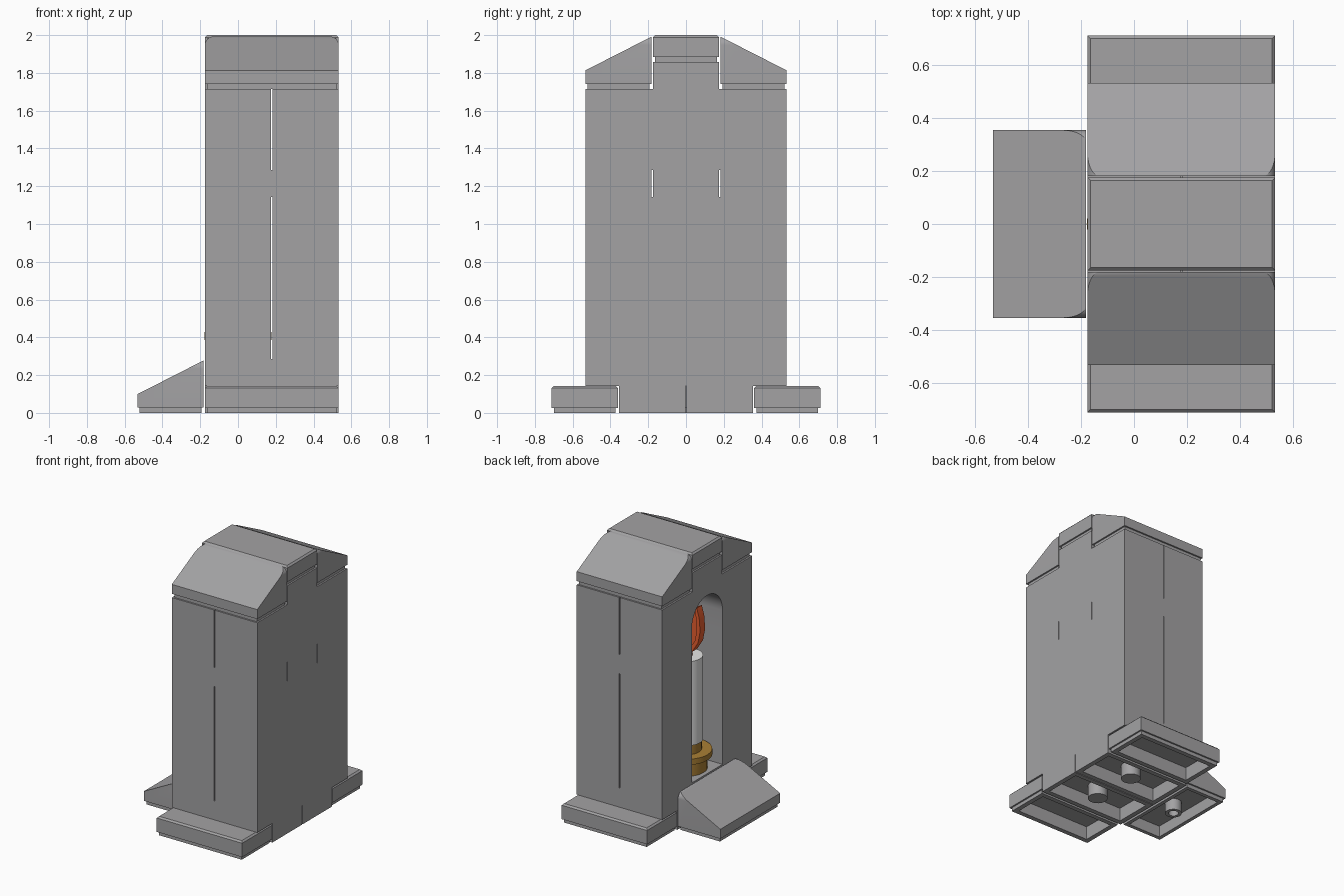
import bpy, bmesh, math
from mathutils import Matrix, Vector

if "Cube" in bpy.data.objects:
    bpy.data.objects.remove(bpy.data.objects["Cube"])

P = 2.5 / 7          # grid pitch
H = 1 / 7            # thin layer height
GAP = 0.003
PI = math.pi


def material(name, rgb):
    m = bpy.data.materials.new(name)
    m.diffuse_color = (*rgb, 1)
    m.use_nodes = True
    m.node_tree.nodes["Principled BSDF"].inputs["Base Color"].default_value = m.diffuse_color
    return m


GREY = material("stone grey", (0.366, 0.362, 0.371))
WHITE = material("candle white", (0.88, 0.88, 0.87))
GOLD = material("pearl gold", (0.402, 0.212, 0.035))
ORANGE = material("flame orange", (0.85, 0.12, 0.03))


def finish(bm, name, mat, matrix=None):
    bmesh.ops.recalc_face_normals(bm, faces=bm.faces)
    if matrix:
        bm.transform(matrix)
    me = bpy.data.meshes.new(name)
    bm.to_mesh(me)
    bm.free()
    me.materials.append(mat)
    ob = bpy.data.objects.new(name, me)
    bpy.context.collection.objects.link(ob)
    return ob


def prism(points, depth):
    """Extrude 3D polygon points by a vector."""
    bm = bmesh.new()
    a = [bm.verts.new(p) for p in points]
    b = [bm.verts.new(Vector(p) + Vector(depth)) for p in points]
    bm.faces.new(a)
    bm.faces.new(b[::-1])
    n = len(a)
    for i in range(n):
        bm.faces.new((a[i], b[i], b[(i + 1) % n], a[(i + 1) % n]))
    bmesh.ops.recalc_face_normals(bm, faces=bm.faces)
    bm.normal_update()
    return bm


def block_mesh(x0, x1, y0, y1, z0, z1):
    g = GAP
    return prism([(x0 + g, y0 + g, z0), (x1 - g, y0 + g, z0),
                  (x1 - g, y1 - g, z0), (x0 + g, y1 - g, z0)], (0, 0, z1 - z0))


def block(name, *box):
    return finish(block_mesh(*box), name, GREY)


def underside(bm, foot=0.0, hollow=0.0, wall=0.05):
    """Step the bottom face in to a narrower foot, then hollow it out."""
    bm.normal_update()
    f = min(bm.faces, key=lambda f: f.calc_center_median().z)

    def inset(t, d):
        bmesh.ops.inset_individual(bm, faces=[f], thickness=t, depth=d)
        bm.normal_update()
    if foot:
        inset(0.017, 0)
        inset(0, foot)
    if hollow:
        inset(wall, 0)
        inset(0, -hollow)


def tile(name, x0, x1, y0, y1, z0, hollow):
    bm = block_mesh(x0, x1, y0, y1, z0 + 0.027, z0 + H)
    top = max(bm.faces, key=lambda f: f.calc_center_median().z)
    bmesh.ops.bevel(bm, geom=list(top.edges), offset=0.012, segments=1,
                    affect='EDGES')
    underside(bm, 0.027, hollow)
    return finish(bm, name, GREY)


def slope(name, loc, angle, hollow):
    """Wedge with rounded upper corners, low end along local +x."""
    w, top, r, foot = P - GAP, 0.278, 0.045, 0.028
    pts = [(GAP, -w, foot), (GAP, w, foot)]
    for side in (1, -1):
        arc = [PI / 2 * i / 8 for i in range(9)]
        for a in (arc if side == 1 else arc[::-1]):
            pts.append((GAP, side * (w - r + r * math.cos(a)),
                        top - r + r * math.sin(a)))
    bm = prism(pts, (P - 2 * GAP, 0, 0))
    bmesh.ops.bisect_plane(bm, geom=bm.verts[:] + bm.edges[:] + bm.faces[:],
                           plane_co=(GAP, 0, top), plane_no=(0.182, 0, P),
                           clear_outer=True)
    bmesh.ops.edgeloop_fill(bm, edges=[e for e in bm.edges if e.is_boundary])
    bmesh.ops.recalc_face_normals(bm, faces=bm.faces)
    underside(bm, foot, hollow, 0.04)
    return finish(bm, name, GREY,
                  Matrix.Translation(loc) @ Matrix.Rotation(angle, 4, 'Z'))


def lathe(name, profile, x, y, mat, closed=False, seg=32):
    bm = bmesh.new()
    rings = [[bm.verts.new((x + r * math.cos(2 * PI * i / seg),
                            y + r * math.sin(2 * PI * i / seg), z))
              for i in range(seg)] for r, z in profile]
    pairs = list(zip(rings, rings[1:]))
    if closed:
        pairs.append((rings[-1], rings[0]))
    else:
        bm.faces.new(rings[0][::-1])
        bm.faces.new(rings[-1])
    for a, b in pairs:
        for i in range(seg):
            j = (i + 1) % seg
            bm.faces.new((a[i], a[j], b[j], b[i]))
    return finish(bm, name, mat)


XF, XM, XB = -P / 2, P / 2, 1.5 * P     # opening side, middle, closed side
YI, YO = P / 2, 1.5 * P                 # inner and outer wall planes

# Base: two hollow plates flanked by tiles, with a ramp at the opening
for side, label in ((-1, "front"), (1, "back")):
    y0, y1 = sorted((0, side * P))
    bm = block_mesh(XF, XB, y0, y1, 0, H)
    underside(bm, 0, 0.1)
    finish(bm, f"base_plate_{label}", GREY)
    lathe(f"base_pin_{label}", [(0.068, 0.0), (0.068, 0.105)],
          XM, side * P / 2, GREY)
    y0, y1 = sorted((side * P, side * 2 * P))
    tile(f"base_tile_{label}", XF, XB, y0, y1, 0, 0.1)
slope("ramp", (XF, 0, 0), PI, 0.085)
lathe("ramp_tube", [(0.058, 0), (0.058, 0.1), (0.035, 0.1), (0.035, 0)],
      -P, 0, GREY, closed=True)
block("floor_plate", XF, XB, -YO, YO, H, 2 * H)

# Walls: jamb blocks and back blocks in two courses
for z in (2, 5):
    block("back_wall_block", XM, XB, -YO, YO, z * H, (z + 3) * H)
    for side in (-1, 1):
        y0, y1 = sorted((side * YI, side * YO))
        block("jamb_block", XF, XM, y0, y1, z * H, (z + 3) * H)

# Thin course above the walls
for side in (-1, 1):
    y0, y1 = sorted((side * YI, side * YO))
    block("side_plate", XF, XB, y0, y1, 8 * H, 9 * H)
block("back_plate", XM, XB, -YI, YI, 8 * H, 9 * H)

# Arch course
r, spring, w = YI + GAP, 1.44, YO - GAP
outline = [(-w, 9 * H), (-w, 12 * H), (w, 12 * H), (w, 9 * H), (r, 9 * H)]
outline += [(r * math.cos(PI * i / 24), spring + r * math.sin(PI * i / 24))
            for i in range(25)]
outline.append((-r, 9 * H))
finish(prism([(XF + GAP, y, z) for y, z in outline], (P - 2 * GAP, 0, 0)),
       "arch", GREY)
block("back_wall_top", XM, XB, -YO, YO, 9 * H, 12 * H)

# Roof: slopes on both sides of a capped ridge
slope("roof_slope_back", (XM, YI, 12 * H), PI / 2, 0)
slope("roof_slope_front", (XM, -YI, 12 * H), -PI / 2, 0)
block("ridge_plate", XF, XB, -YI, YI, 12 * H, 13 * H)
tile("ridge_tile", XF, XB, -YI, YI, 13 * H, 0)

# Candle on its holder
lathe("candle_holder", [(0.146, 2 * H), (0.146, 0.386), (0.1785, 0.386),
                        (0.1785, 3 * H), (0.107, 3 * H), (0.107, 0.5)],
      0, 0, GOLD)
lathe("candle", [(0.116, 0.5), (0.116, 1.13)], 0, 0, WHITE)

# Flame: leaning teardrop with recessed faces, on a short wick
lathe("wick", [(0.045, 1.13), (0.045, 1.18)], 0, 0, ORANGE)
drop = [(0, 1.15), (-.07, 1.18), (-.12, 1.26), (-.138, 1.35), (-.13, 1.45),
        (-.11, 1.52), (-.04, 1.48), (.03, 1.42), (.09, 1.35), (.11, 1.27),
        (.07, 1.19)]
bm = prism([(x, -0.03, z) for x, z in drop], (0, 0.06, 0))
sides = [f for f in bm.faces if len(f.verts) > 4]
bmesh.ops.inset_individual(bm, faces=sides, thickness=0.028, depth=0)
bm.normal_update()
bmesh.ops.inset_individual(bm, faces=sides, thickness=0, depth=-0.018)
finish(bm, "flame", ORANGE)

# Smooth the curved surfaces, keep hard edges
for ob in bpy.context.scene.objects:
    ob.select_set(True)
    bpy.context.view_layer.objects.active = ob
bpy.ops.object.shade_smooth_by_angle(angle=math.radians(30))
